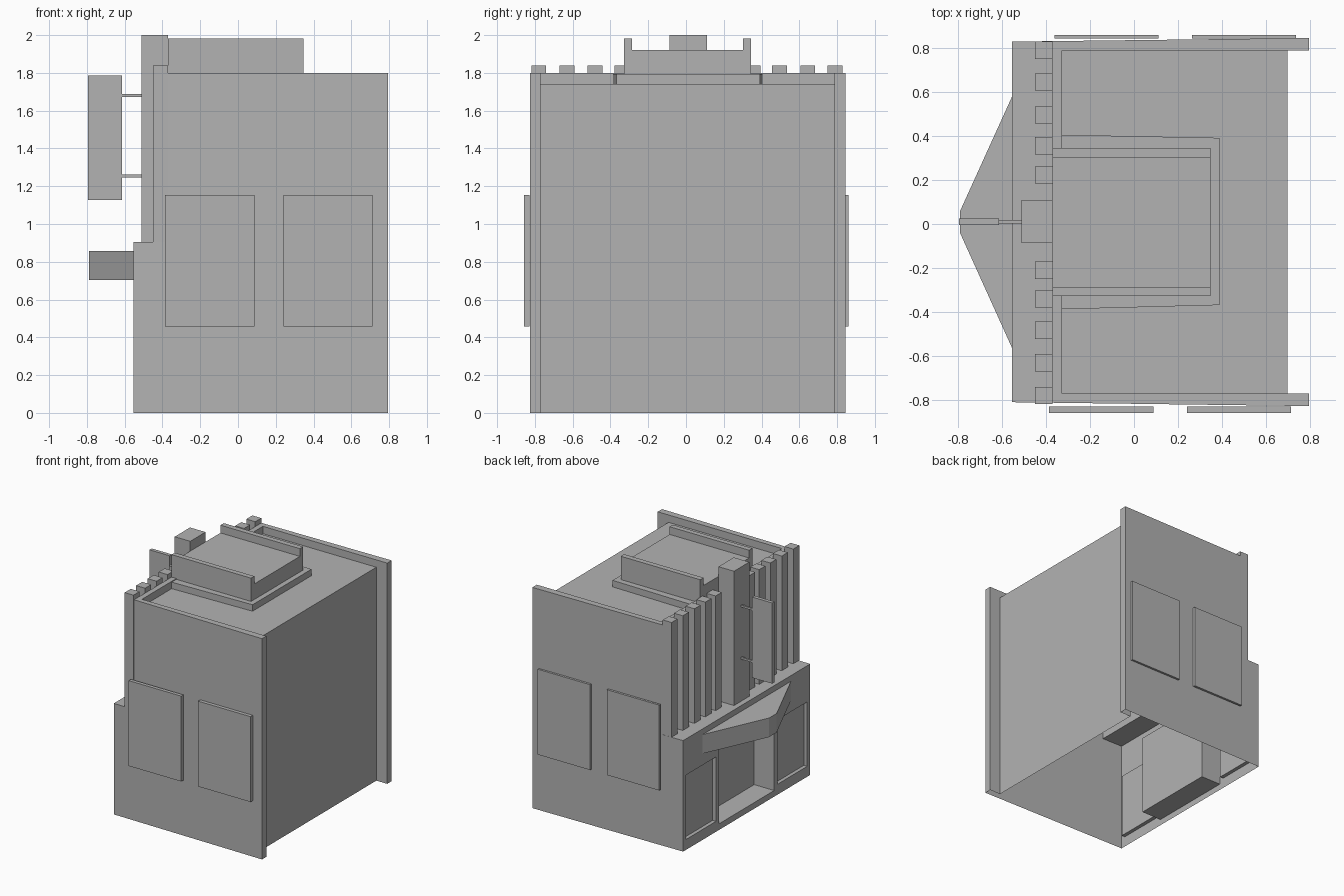
import bpy, bmesh
from mathutils import Vector

if "Cube" in bpy.data.objects:
    bpy.data.objects.remove(bpy.data.objects["Cube"])

# Mid-grey used by the whole building
grey = bpy.data.materials.new("mid_grey")
grey.diffuse_color = (0.45, 0.45, 0.45, 1)
grey.use_nodes = True
grey.node_tree.nodes["Principled BSDF"].inputs["Base Color"].default_value = grey.diffuse_color


def make_object(name, bm):
    me = bpy.data.meshes.new(name)
    bm.to_mesh(me)
    bm.free()
    me.materials.append(grey)
    ob = bpy.data.objects.new(name, me)
    bpy.context.collection.objects.link(ob)
    return ob


def prism(name, outline, z0, z1):
    """Extrude an xy outline between two heights."""
    bm = bmesh.new()
    f = bm.faces.new([bm.verts.new((x, y, z0)) for x, y in outline])
    top = bmesh.ops.extrude_face_region(bm, geom=[f])
    for v in top["geom"]:
        if isinstance(v, bmesh.types.BMVert):
            v.co.z = z1
    bmesh.ops.recalc_face_normals(bm, faces=bm.faces)
    return make_object(name, bm)


def box(name, x0, x1, y0, y1, z0, z1):
    return prism(name, [(x0, y0), (x1, y0), (x1, y1), (x0, y1)], z0, z1)


# Main dimensions
XF, XU, XP, XB, XE = -0.554, -0.37, -0.327, 0.697, 0.795
ZL, ZR, ZT = 0.905, 1.74, 1.80
IN = {1: 0.787, -1: -0.77}


def wall_y(x, s):
    """Outer side walls flare slightly toward the back."""
    return 0.828 + (x - XF) * 0.012 if s > 0 else -0.809 - (x - XF) * 0.013


shell = bmesh.new()


def face(pts, n):
    """Add a polygon whose normal points along n."""
    f = shell.faces.new([shell.verts.new(p) for p in pts])
    f.normal_update()
    if f.normal.dot(Vector(n)) < 0:
        f.normal_flip()


def xface(x, y0, y1, z0, z1, n):
    face([(x, y0, z0), (x, y1, z0), (x, y1, z1), (x, y0, z1)], (n, 0, 0))


def yface(y, x0, x1, z0, z1, n):
    face([(x0, y, z0), (x1, y, z0), (x1, y, z1), (x0, y, z1)], (0, n, 0))


def zface(z, x0, x1, y0, y1, n):
    face([(x0, y0, z), (x1, y0, z), (x1, y1, z), (x0, y1, z)], (0, 0, n))


# Side walls with stepped outline, rear fins and roof parapets
outline = [(XF, 0), (XE, 0), (XE, ZT), (XU, ZT), (XU, ZL), (XF, ZL)]
for s in (1, -1):
    yi = IN[s]
    face([(x, wall_y(x, s), z) for x, z in outline], (0, s, 0))
    yface(yi, XB, XE, 0, ZT, -s)
    yface(yi, XP, XB, ZR, ZT, -s)
    xface(XE, yi, wall_y(XE, s), 0, ZT, 1)
    face([(XU, yi, ZT), (XE, yi, ZT), (XE, wall_y(XE, s), ZT), (XU, wall_y(XU, s), ZT)], (0, 0, 1))

# Back wall, roof, front parapet, upper facade and ledge
xface(XB, IN[-1], IN[1], 0, ZR, 1)
zface(ZR, XP, XB, IN[-1], IN[1], 1)
xface(XP, IN[-1], IN[1], ZR, ZT, 1)
zface(ZT, XU, XP, IN[-1], IN[1], 1)
xface(XU, wall_y(XU, -1), wall_y(XU, 1), ZL, ZT, -1)
face([(x, wall_y(x, s), ZL) for x, s in ((XF, -1), (XU, -1), (XU, 1), (XF, 1))], (0, 0, 1))

# Lower facade with two window recesses and a deep entrance
ya, yb = wall_y(XF, -1), wall_y(XF, 1)
openings = [(-0.77, -0.385, 0.085, 0.61, 0.03),
            (-0.345, 0.365, 0.05, 0.705, 0.18),
            (0.405, 0.79, 0.085, 0.61, 0.03)]
y = ya
for y0, y1, z0, z1, d in openings:
    xface(XF, y, y0, 0, ZL, -1)
    xface(XF, y0, y1, 0, z0, -1)
    xface(XF, y0, y1, z1, ZL, -1)
    xface(XF + d, y0, y1, z0, z1, -1)
    yface(y0, XF, XF + d, z0, z1, 1)
    yface(y1, XF, XF + d, z0, z1, -1)
    zface(z0, XF, XF + d, y0, y1, 1)
    zface(z1, XF, XF + d, y0, y1, -1)
    y = y1
xface(XF, y, yb, 0, ZL, -1)
bmesh.ops.remove_doubles(shell, verts=shell.verts, dist=1e-4)
make_object("building_shell", shell)

# Facade fins and central pillar
for c in (-0.779, -0.63, -0.482, -0.34, -0.21, 0.222, 0.355, 0.495, 0.645, 0.789):
    box("facade_fin", -0.45, XU, c - 0.039, c + 0.039, ZL, 1.84)
box("central_pillar", -0.51, XU, -0.087, 0.11, ZL, 2.0)

# Projecting blade sign and its brackets
box("blade_sign", -0.795, -0.613, -0.004, 0.025, 1.127, 1.785)
for z in (1.255, 1.68):
    box("sign_bracket", -0.613, -0.51, 0.003, 0.018, z - 0.008, z + 0.008)

# Entrance canopy
prism("canopy", [(XF, 0.578), (-0.79, 0.058), (-0.79, -0.04), (XF, -0.562)], 0.703, 0.858)

# Roof platform and raised block with side rails
prism("roof_platform", [(XP, -0.387), (0.389, -0.368), (0.389, 0.391), (XP, 0.405)], ZR, 1.793)
box("roof_block", XU, 0.347, -0.327, 0.345, ZR + 0.02, 1.92)
for y0, y1 in ((-0.327, -0.285), (0.302, 0.345)):
    box("roof_rail", XU, 0.347, y0, y1, 1.92, 1.983)

# Poster panels standing just off both side walls
for x0, x1 in ((-0.36, 0.112), (0.263, 0.736)):
    box("side_panel", x0, x1, 0.841, 0.859, 0.458, 1.154)
for x0, x1 in ((-0.386, 0.088), (0.24, 0.713)):
    box("side_panel", x0, x1, -0.857, -0.828, 0.458, 1.154)
